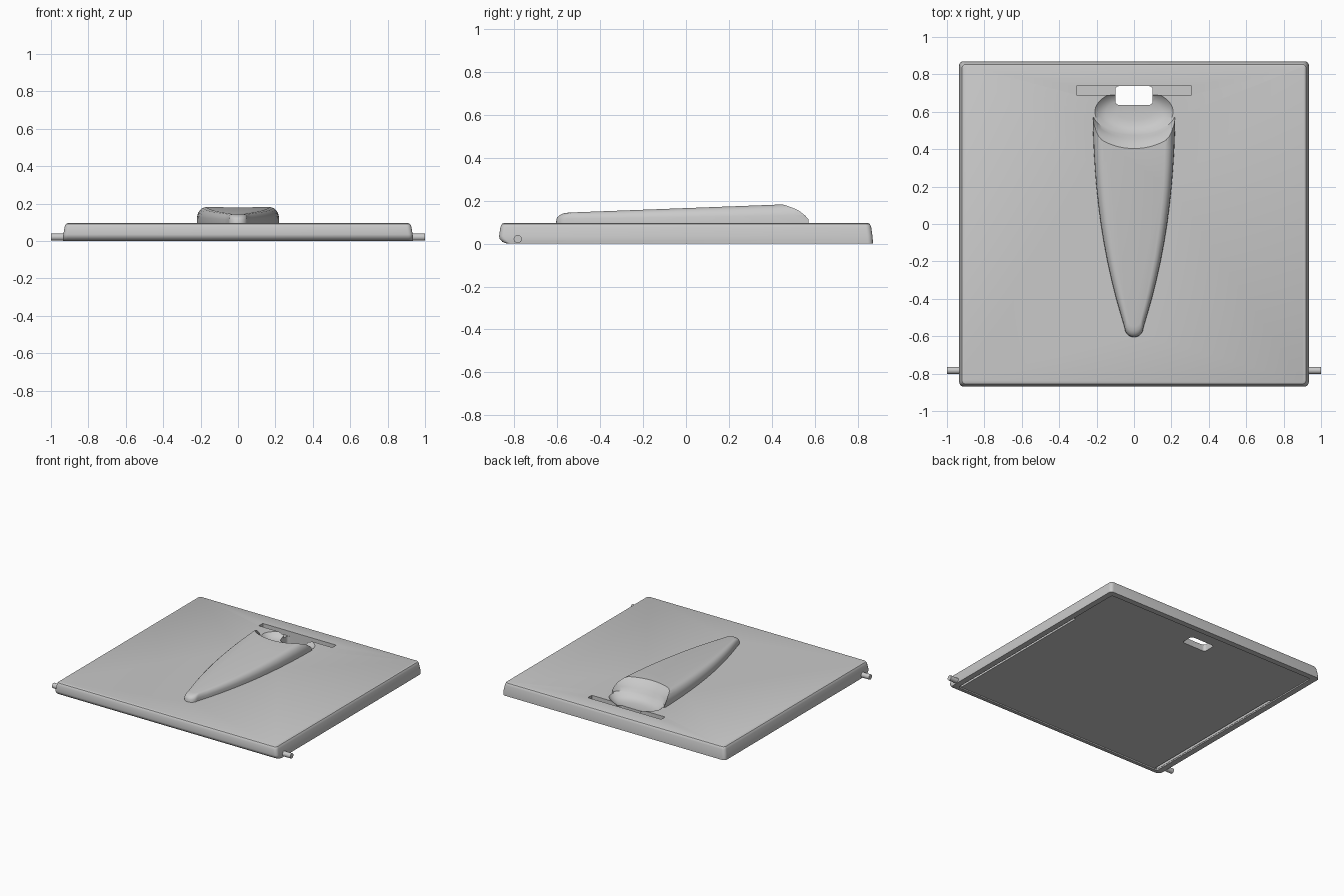
import bpy, bmesh, math

if "Cube" in bpy.data.objects:
    bpy.data.objects.remove(bpy.data.objects["Cube"])

grey = bpy.data.materials.new("grey plastic")
grey.diffuse_color = (0.585, 0.585, 0.585, 1)
grey.use_nodes = True
grey.node_tree.nodes["Principled BSDF"].inputs["Base Color"].default_value = grey.diffuse_color


def loft(name, rings):
    """Skin a stack of equal-length rings and cap both ends."""
    bm = bmesh.new()
    rows = [[bm.verts.new(p) for p in ring] for ring in rings]
    n = len(rows[0])
    for a, b in zip(rows, rows[1:]):
        for i in range(n):
            j = (i + 1) % n
            bm.faces.new((a[i], a[j], b[j], b[i]))
    bm.faces.new(rows[0][::-1])
    bm.faces.new(rows[-1])
    bmesh.ops.recalc_face_normals(bm, faces=bm.faces[:])
    mesh = bpy.data.meshes.new(name)
    bm.to_mesh(mesh)
    bm.free()
    ob = bpy.data.objects.new(name, mesh)
    bpy.context.collection.objects.link(ob)
    mesh.materials.append(grey)
    return ob


def rounded(hx, y0, y1, z, r, seg=6):
    """Rounded rectangle ring at height z."""
    pts = []
    corners = ((hx - r, y1 - r), (r - hx, y1 - r), (r - hx, y0 + r), (hx - r, y0 + r))
    for k, (cx, cy) in enumerate(corners):
        for i in range(seg + 1):
            t = math.pi / 2 * (k + i / seg)
            pts.append((cx + r * math.cos(t), cy + r * math.sin(t), z))
    return pts


def ellipse(rx, ry, z, n=64):
    return [(rx * math.cos(2 * math.pi * i / n), 0.6 + ry * math.sin(2 * math.pi * i / n), z)
            for i in range(n)]


def box(name, hx, y0, y1, z0, z1, r=0.002):
    return loft(name, [rounded(hx, y0, y1, z, r) for z in (z0, z1)])


def combine(target, tool, operation):
    mod = target.modifiers.new(operation, 'BOOLEAN')
    mod.operation, mod.object, mod.solver = operation, tool, 'EXACT'
    bpy.context.view_layer.objects.active = target
    bpy.ops.object.modifier_apply(modifier=mod.name)
    bpy.data.objects.remove(tool)


def smooth(ob):
    bpy.ops.object.select_all(action='DESELECT')
    ob.select_set(True)
    bpy.context.view_layer.objects.active = ob
    bpy.ops.object.shade_smooth_by_angle(angle=math.radians(32))


TOP = 0.096

# Shallow cover with tapered sides, rolled front edge and slightly recessed underside
cover = loft("cover", [
    rounded(0.890, -0.815, 0.825, 0.008, 0.015),
    rounded(0.892, -0.817, 0.827, 0.0, 0.017),
    rounded(0.936, -0.835, 0.870, 0.0, 0.025),
    rounded(0.936, -0.855, 0.870, 0.008, 0.025),
    rounded(0.935, -0.867, 0.869, 0.022, 0.025),
    rounded(0.934, -0.870, 0.868, 0.035, 0.025),
    rounded(0.927, -0.864, 0.862, 0.075, 0.025),
    rounded(0.924, -0.861, 0.859, 0.084, 0.023),
    rounded(0.919, -0.856, 0.854, 0.092, 0.02),
    rounded(0.910, -0.847, 0.845, TOP, 0.016),
])

# Raised tapering grip on top
side = [(0.05, -0.555), (0.072, -0.48), (0.095, -0.4), (0.12, -0.3), (0.142, -0.2),
        (0.161, -0.1), (0.177, 0.0), (0.19, 0.1), (0.201, 0.2), (0.209, 0.3),
        (0.215, 0.4), (0.219, 0.5), (0.22, 0.57)]
nose = [(0.05 * math.sin(t), -0.555 - 0.05 * math.cos(t))
        for t in [math.pi / 2 * i / 6 for i in range(-5, 6)]]
outline = nose + side + [(-x, y) for x, y in reversed(side)]
rings = [[(x, y, 0.085) for x, y in outline]]
for f, a, b in ((0, 0, 0), (0.4, 0.005, 0.002), (0.62, 0.03, 0.007), (0.8, 0.075, 0.016),
                (0.93, 0.13, 0.028), (1, 0.21, 0.048)):
    ring = []
    for x, y in outline:
        y = 0.57 + (y - 0.57) * (1 - b)
        top = 0.144 + 0.038 * (y + 0.55)
        ring.append((x * (1 - a), y, TOP + f * (top - TOP)))
    rings.append(ring)
combine(cover, loft("grip", rings), 'UNION')

# Finger scoop behind the grip
scoop = loft("scoop_cutter", [ellipse(*e) for e in (
    (0.10, 0.045, 0.055), (0.15, 0.075, 0.061), (0.185, 0.1, 0.073), (0.209, 0.12, TOP),
    (0.222, 0.124, 0.101), (0.23, 0.142, 0.128), (0.24, 0.17, 0.158),
    (0.265, 0.2, 0.183), (0.31, 0.24, 0.21))])
combine(cover, scoop, 'DIFFERENCE')

# Latch slot and the opening through it
combine(cover, box("slot_cutter", 0.308, 0.69, 0.737, 0.058, 0.3), 'DIFFERENCE')
combine(cover, box("opening_cutter", 0.1, 0.637, 0.737, -0.1, 0.3, 0.02), 'DIFFERENCE')

# Narrow grooves along both sides of the underside
for s in (-1, 1):
    groove = box("groove_cutter", 0.01, -0.81, 0.41, -0.1, 0.04)
    groove.location.x = s * 0.878
    bpy.context.view_layer.update()
    combine(cover, groove, 'DIFFERENCE')
smooth(cover)

# Hinge pins, one per side
for s, label in ((-1, "left"), (1, "right")):
    bpy.ops.mesh.primitive_cylinder_add(vertices=24, radius=0.019, depth=0.1,
                                        location=(s * 0.95, -0.783, 0.021),
                                        rotation=(0, math.pi / 2, 0))
    pin = bpy.context.object
    pin.name = label + "_hinge_pin"
    pin.data.materials.append(grey)
    smooth(pin)
